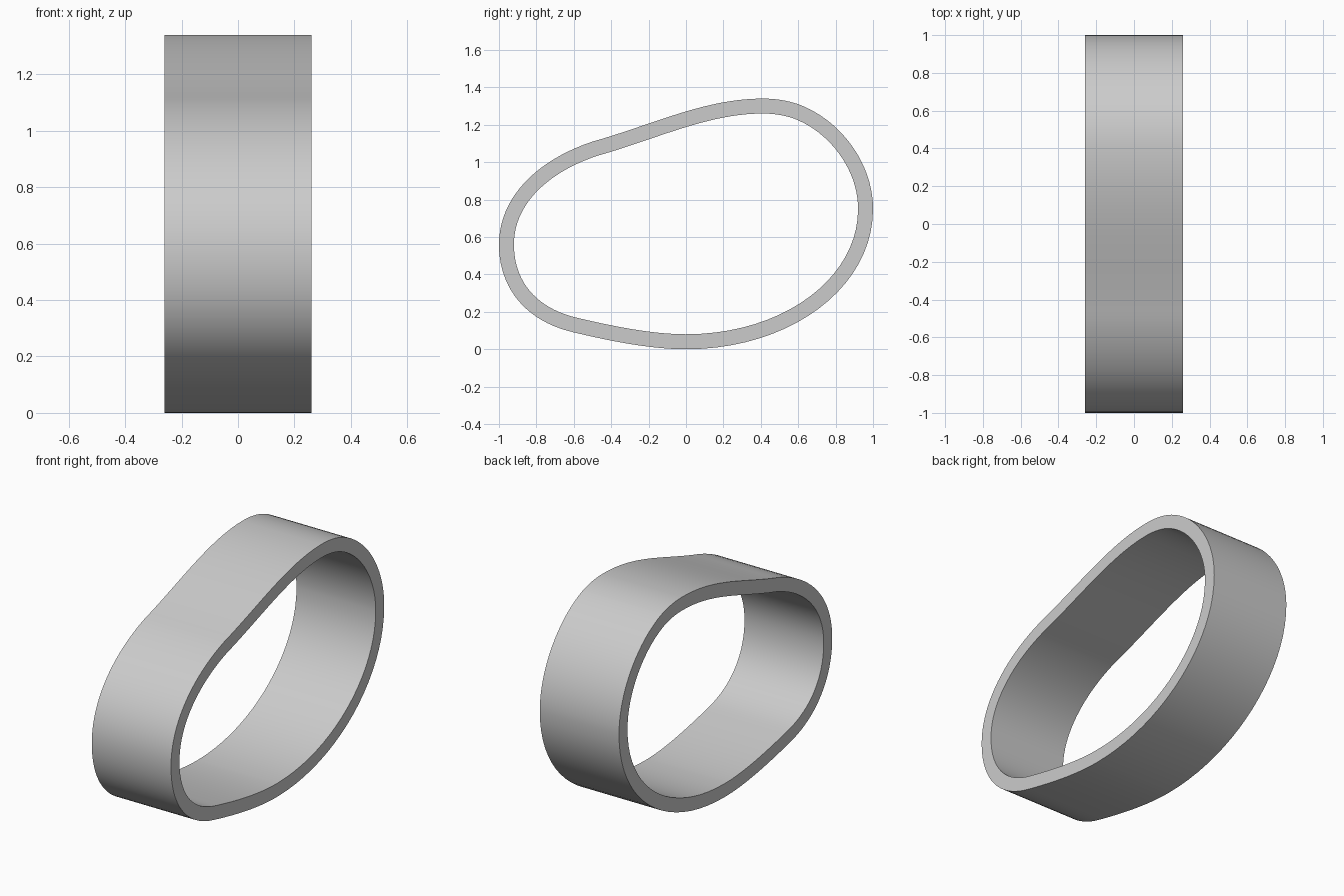
import bpy, bmesh, math
from mathutils import Vector
from mathutils.geometry import interpolate_bezier

if "Cube" in bpy.data.objects:
    bpy.data.objects.remove(bpy.data.objects["Cube"])

HALF_WIDTH, THICK, STEPS = 0.26, 0.08, 20

# Outer outline in the y-z plane: (handle in, point, handle out), counter-clockwise
KNOTS = [
    ((-0.20, 0.00), (0.00, 0.00), (0.56, 0.00)),
    ((1.00, 0.33), (1.00, 0.75), (1.00, 1.00)),
    ((0.82, 1.23), (0.60, 1.31), (0.54, 1.33)),
    ((0.48, 1.34), (0.41, 1.34), (0.10, 1.34)),
    ((-0.18, 1.20), (-0.50, 1.11), (-0.80, 1.01)),
    ((-1.00, 0.81), (-1.00, 0.56), (-1.00, 0.33)),
    ((-0.86, 0.15), (-0.60, 0.09), (-0.43, 0.05)),
]

outer = []
for i, k in enumerate(KNOTS):
    n = KNOTS[(i + 1) % len(KNOTS)]
    pts = interpolate_bezier(*[Vector((*p, 0)) for p in (k[1], k[2], n[0], n[1])], STEPS + 1)
    outer += [p.to_2d() for p in pts[:-1]]

# Inner outline: outer outline moved inward by the wall thickness
N = len(outer)
inner = []
for i, p in enumerate(outer):
    t = (outer[(i + 1) % N] - outer[i - 1]).normalized()
    inner.append(p + Vector((-t.y, t.x)) * THICK)

# Band: sweep the rectangular wall section around the outline
bm = bmesh.new()
rings = [[bm.verts.new((x, p.x, p.y)) for p in loop]
         for loop, x in ((outer, -HALF_WIDTH), (outer, HALF_WIDTH),
                         (inner, HALF_WIDTH), (inner, -HALF_WIDTH))]
for a in range(4):
    r, s = rings[a], rings[(a + 1) % 4]
    for i in range(N):
        j = (i + 1) % N
        bm.faces.new((r[i], r[j], s[j], s[i]))
bmesh.ops.recalc_face_normals(bm, faces=bm.faces)
mesh = bpy.data.meshes.new("oval_band")
bm.to_mesh(mesh)
bm.free()
band = bpy.data.objects.new("oval_band", mesh)
bpy.context.collection.objects.link(band)
bpy.context.view_layer.objects.active = band
band.select_set(True)
bpy.ops.object.shade_smooth_by_angle(angle=math.radians(30))
